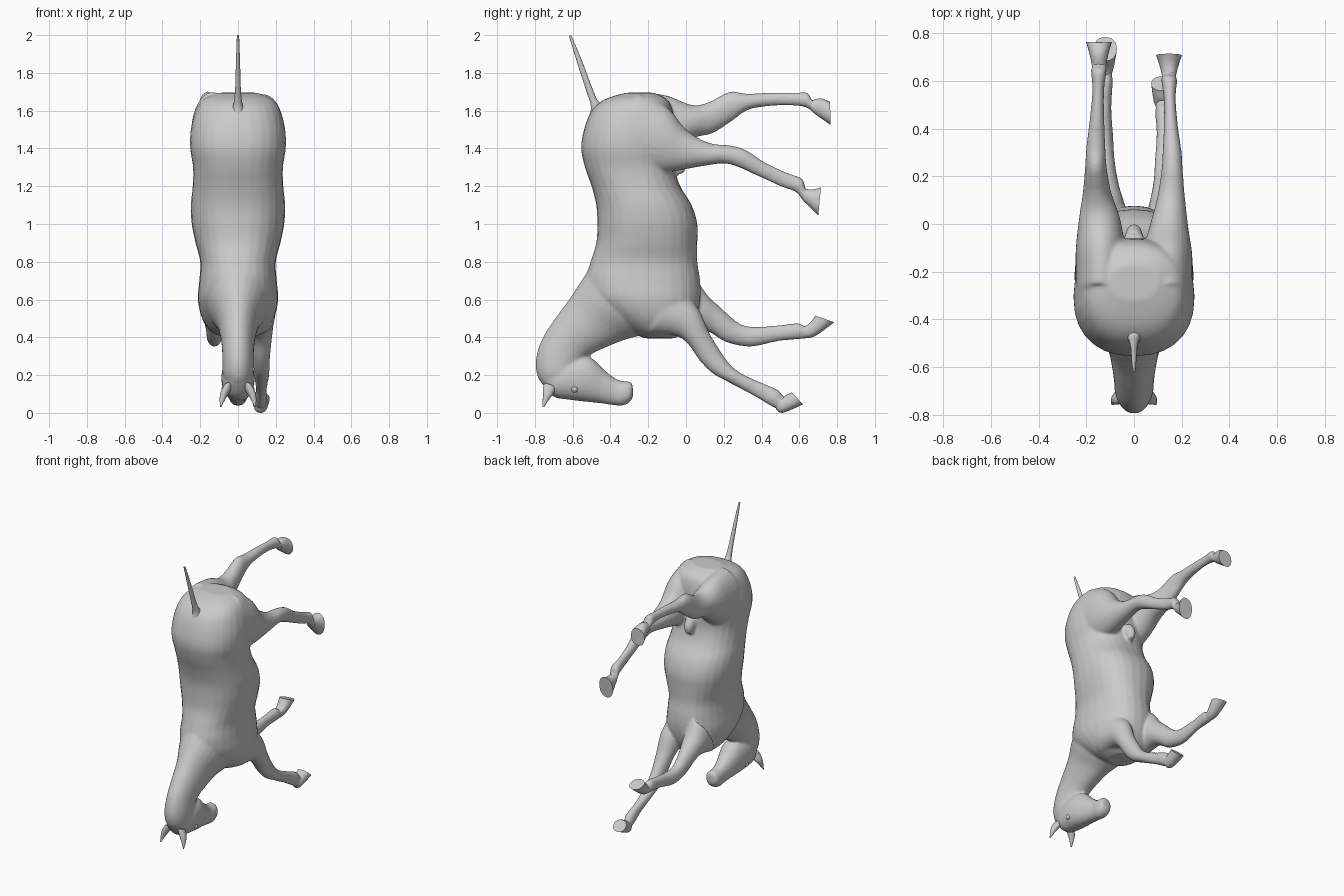
import bpy, bmesh, math
from mathutils import Vector

SEG = 28


def catmull(rows, steps):
    """Smoothly resample station rows."""
    out = []
    for i in range(len(rows) - 1):
        p0, p1 = rows[max(i - 1, 0)], rows[i]
        p2, p3 = rows[i + 1], rows[min(i + 2, len(rows) - 1)]
        for k in range(steps):
            t = k / steps
            out.append([0.5 * (2 * b + (c - a) * t + (2 * a - 5 * b + 4 * c - d) * t * t
                               + (3 * b - a - 3 * c + d) * t ** 3)
                        for a, b, c, d in zip(p0, p1, p2, p3)])
    return out + [list(rows[-1])]


def loft(bm, rows, steps=4, power=2.0):
    """Each row: outline points (ya, za) and (yb, zb), centre x, half width."""
    rings = []
    for ya, za, yb, zb, x, w in catmull(rows, steps):
        c = Vector((x, (ya + yb) / 2, (za + zb) / 2))
        d = Vector((0, (ya - yb) / 2, (za - zb) / 2))
        ring = []
        for j in range(SEG):
            a = 2 * math.pi * j / SEG
            co = math.copysign(abs(math.cos(a)) ** (2 / power), math.cos(a))
            si = math.copysign(abs(math.sin(a)) ** (2 / power), math.sin(a))
            ring.append(bm.verts.new(c + d * co + Vector((w * si, 0, 0))))
        rings.append(ring)
    for r, s in zip(rings, rings[1:]):
        for j in range(SEG):
            bm.faces.new((r[j], r[(j + 1) % SEG], s[(j + 1) % SEG], s[j]))
    bm.faces.new(rings[0])
    bm.faces.new(rings[-1])


def finish(bm, name):
    bmesh.ops.recalc_face_normals(bm, faces=bm.faces)
    me = bpy.data.meshes.new(name)
    bm.to_mesh(me)
    bm.free()
    ob = bpy.data.objects.new(name, me)
    bpy.context.collection.objects.link(ob)
    bpy.ops.object.select_all(action='DESELECT')
    ob.select_set(True)
    bpy.context.view_layer.objects.active = ob
    bpy.ops.object.shade_smooth_by_angle(angle=math.radians(40))
    return ob


# Barrel and rump: z, back y, belly y, half width
torso = [(1.695, -.32, -.17, .10), (1.66, -.43, -.10, .185), (1.6, -.50, -.07, .225),
         (1.5, -.54, -.06, .25), (1.4, -.555, -.06, .253), (1.3, -.535, -.06, .238),
         (1.2, -.50, -.03, .24), (1.1, -.475, .03, .25), (1.0, -.47, .06, .245),
         (.9, -.475, .06, .225), (.8, -.505, .06, .20), (.7, -.53, .075, .205),
         (.6, -.50, .075, .213), (.5, -.39, .05, .19), (.43, -.29, .0, .14), (.395, -.22, -.06, .07)]

# Neck: crest point, throat point, half width
neck = [(-.49, .80, -.10, .45, 0, .19), (-.56, .69, -.24, .41, 0, .155),
        (-.63, .585, -.33, .385, 0, .115), (-.70, .49, -.44, .34, 0, .095),
        (-.765, .385, -.51, .305, 0, .085), (-.795, .28, -.55, .26, 0, .083),
        (-.785, .19, -.56, .22, 0, .08), (-.74, .13, -.62, .20, 0, .06)]

# Head: forehead point, jaw point, half width
head = [(-.76, .15, -.73, .24, 0, .05), (-.70, .085, -.66, .285, 0, .08),
        (-.62, .07, -.58, .30, 0, .088), (-.54, .06, -.50, .29, 0, .082),
        (-.46, .052, -.43, .225, 0, .062), (-.39, .042, -.37, .18, 0, .05),
        (-.34, .038, -.33, .168, 0, .052), (-.30, .055, -.295, .165, 0, .046),
        (-.28, .085, -.282, .145, 0, .03)]

# Legs: two outline points per station, thigh or shoulder down to the sole
hind_xw = [(.135, .11), (.14, .105), (.145, .085), (.155, .06), (.16, .045), (.16, .04),
           (.155, .03), (.15, .025), (.148, .033), (.147, .031), (.147, .038), (.147, .054)]
hind_right = [(-.25, 1.69, -.33, 1.28), (-.10, 1.62, -.17, 1.27), (.0, 1.50, -.06, 1.28),
              (.12, 1.43, .08, 1.305), (.24, 1.415, .2, 1.32), (.32, 1.39, .28, 1.30),
              (.42, 1.325, .39, 1.25), (.54, 1.27, .51, 1.195), (.615, 1.24, .58, 1.17),
              (.635, 1.185, .622, 1.12), (.675, 1.183, .645, 1.1), (.715, 1.195, .70, 1.045)]
hind_left = [(-.25, 1.70, -.33, 1.28), (-.10, 1.68, -.13, 1.33), (.03, 1.63, .03, 1.45),
             (.12, 1.645, .14, 1.48), (.23, 1.70, .25, 1.55), (.32, 1.69, .33, 1.605),
             (.45, 1.695, .45, 1.625), (.57, 1.695, .56, 1.628), (.645, 1.695, .635, 1.617),
             (.667, 1.655, .672, 1.592), (.715, 1.665, .70, 1.57), (.763, 1.645, .765, 1.525)]
front_xw = [(.11, .09), (.115, .075), (.12, .06), (.122, .048), (.125, .042), (.125, .038),
            (.123, .028), (.122, .033), (.121, .029), (.12, .038), (.12, .048)]
front_right = [(-.05, .65, -.2, .42), (.06, .56, -.06, .41), (.12, .43, .01, .365),
               (.18, .33, .07, .28), (.235, .255, .14, .21), (.3, .205, .22, .165),
               (.4, .16, .36, .09), (.49, .12, .435, .045), (.515, .083, .475, .023),
               (.53, .095, .51, .0), (.56, .108, .62, .045)]
front_left = [(.06, .70, -.1, .42), (.12, .615, .05, .45), (.17, .57, .13, .425),
              (.235, .51, .2, .38), (.29, .47, .28, .357), (.36, .455, .36, .352),
              (.48, .463, .49, .38), (.595, .475, .595, .39), (.625, .457, .64, .395),
              (.655, .475, .69, .41), (.685, .515, .785, .48)]

# Skin: all parts lofted together, then fused into one smooth surface
skin = bmesh.new()
loft(skin, [(a, z, b, z, 0, w) for z, a, b, w in torso], power=2.3)
loft(skin, neck)
loft(skin, head, power=2.2)
legs = [("hind", "right", 1, hind_right, hind_xw), ("hind", "left", -1, hind_left, hind_xw),
        ("front", "right", 1, front_right, front_xw), ("front", "left", -1, front_left, front_xw)]
for end, side, s, pts, xw in legs:
    rows = [(*p, s * x, w) for p, (x, w) in zip(pts, xw)]
    loft(skin, rows[:-1])
    hoof = bmesh.new()
    loft(hoof, rows[-3:], steps=3, power=2.2)
    finish(hoof, f"{end}_{side}_hoof")
# Sheath under the belly
loft(skin, [(-.12, 1.36, -.03, 1.38, 0, .04), (-.09, 1.30, -.0, 1.32, 0, .035),
            (-.06, 1.26, -.01, 1.27, 0, .02)])
body = finish(skin, "body")
rm = body.modifiers.new("fuse", 'REMESH')
rm.mode = 'VOXEL'
rm.voxel_size = 0.009
rm.use_smooth_shade = True
sm = body.modifiers.new("soften", 'SMOOTH')
sm.factor = 0.5
sm.iterations = 6

# Tail
bm = bmesh.new()
loft(bm, [(-.52, 1.55, -.40, 1.64, 0, .04), (-.503, 1.62, -.46, 1.645, 0, .024),
          (-.53, 1.71, -.497, 1.722, 0, .015), (-.575, 1.85, -.548, 1.858, 0, .011),
          (-.62, 1.995, -.608, 2.0, 0, .006)])
finish(bm, "tail")

# Ears and eyes
for side, s in (("right", 1), ("left", -1)):
    bm = bmesh.new()
    loft(bm, [(-.75, .16, -.69, .14, s * .05, .02), (-.757, .125, -.70, .105, s * .066, .024),
              (-.758, .085, -.722, .075, s * .08, .017), (-.76, .03, -.752, .03, s * .092, .003)])
    finish(bm, f"{side}_ear")
    bm = bmesh.new()
    bmesh.ops.create_uvsphere(bm, u_segments=16, v_segments=10, radius=.018)
    bmesh.ops.translate(bm, verts=bm.verts, vec=(s * .07, -.59, .125))
    finish(bm, f"{side}_eye")
